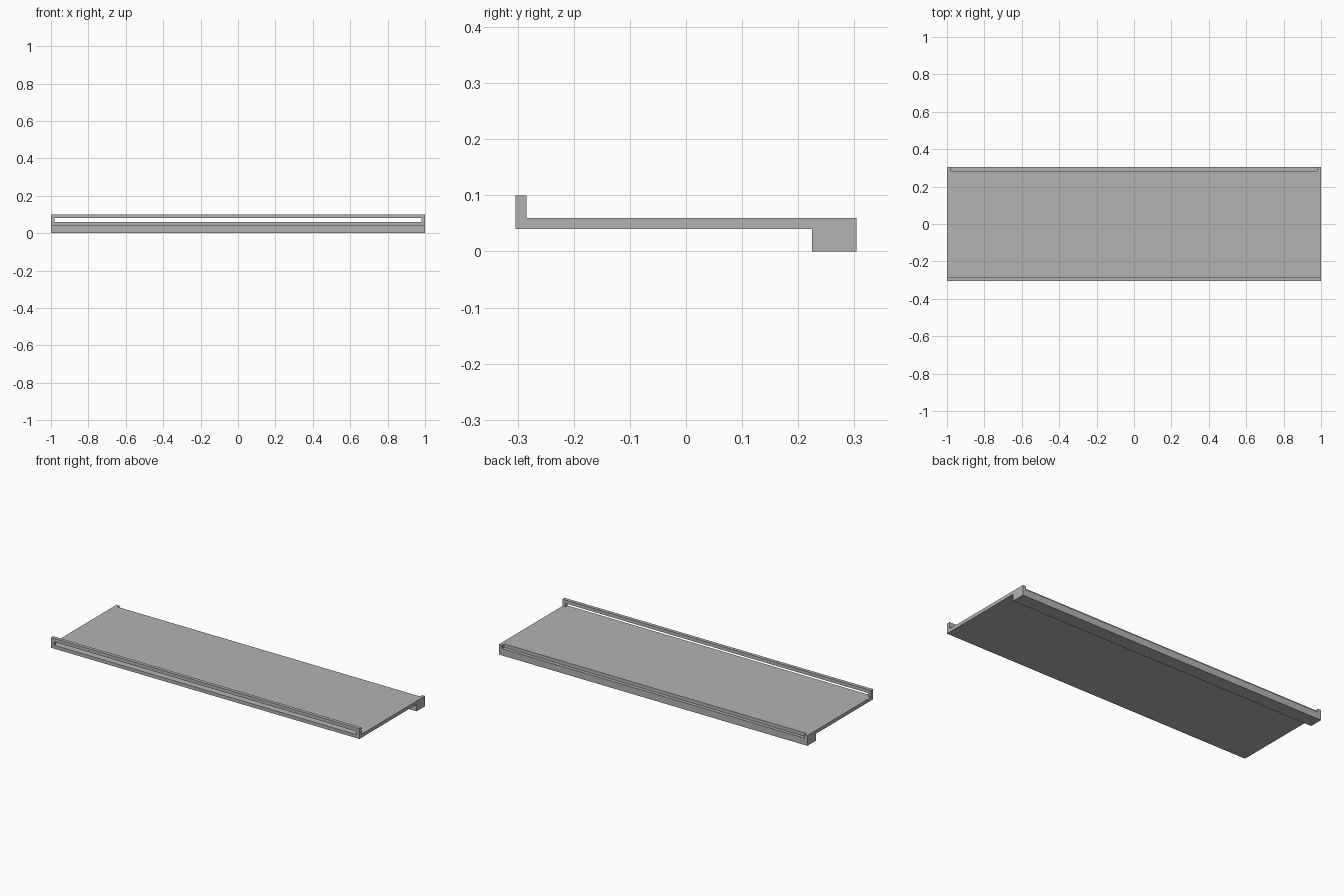
import bpy
import bmesh

cube = bpy.data.objects.get("Cube")
if cube:
    bpy.data.objects.remove(cube, do_unlink=True)

grey = bpy.data.materials.new("plain grey")
grey.use_nodes = True
colour = (0.45, 0.45, 0.45, 1)
grey.diffuse_color = colour
grey.node_tree.nodes["Principled BSDF"].inputs["Base Color"].default_value = colour


def prism(name, profile, half_length):
    """Extrude a (y, z) profile along x, centred on x = 0."""
    bm = bmesh.new()
    face = bm.faces.new([bm.verts.new((-half_length, y, z)) for y, z in profile])
    out = bmesh.ops.extrude_face_region(bm, geom=[face])
    moved = [v for v in out["geom"] if isinstance(v, bmesh.types.BMVert)]
    bmesh.ops.translate(bm, verts=moved, vec=(2 * half_length, 0, 0))
    bmesh.ops.recalc_face_normals(bm, faces=bm.faces)
    mesh = bpy.data.meshes.new(name)
    bm.to_mesh(mesh)
    bm.free()
    mesh.materials.append(grey)
    obj = bpy.data.objects.new(name, mesh)
    bpy.context.collection.objects.link(obj)
    return obj


def cut(target, name, y0, y1, z0, z1, half_length):
    """Cut a long box out of the target and discard the cutter."""
    cutter = prism(name, [(y0, z0), (y1, z0), (y1, z1), (y0, z1)], half_length)
    cutter.hide_render = True
    mod = target.modifiers.new(name, "BOOLEAN")
    mod.operation = "DIFFERENCE"
    mod.solver = "EXACT"
    mod.object = cutter
    bpy.context.view_layer.objects.active = target
    bpy.ops.object.modifier_apply(modifier=mod.name)
    bpy.data.objects.remove(cutter, do_unlink=True)


# Thin deck with an upright front lip and a thick block under the rear edge
FRONT, BACK = -0.304, 0.304
WALL, DECK_LOW, DECK_TOP = 0.02, 0.04, 0.06
shelf = prism("shelf_panel", [
    (FRONT, DECK_LOW), (0.225, DECK_LOW), (0.225, 0), (BACK, 0),
    (BACK, DECK_TOP), (FRONT + WALL, DECK_TOP),
    (FRONT + WALL, 0.1), (FRONT, 0.1)], 1)

# Long slot through the lip, leaving a rail on two end posts
cut(shelf, "lip_slot", FRONT - WALL, FRONT + 2 * WALL, DECK_TOP, 0.08, 1 - WALL)

# Matching step along the top rear edge, stopping short of both ends
cut(shelf, "rear_step", BACK - WALL, BACK + WALL, DECK_LOW, 0.08, 1 - WALL)
